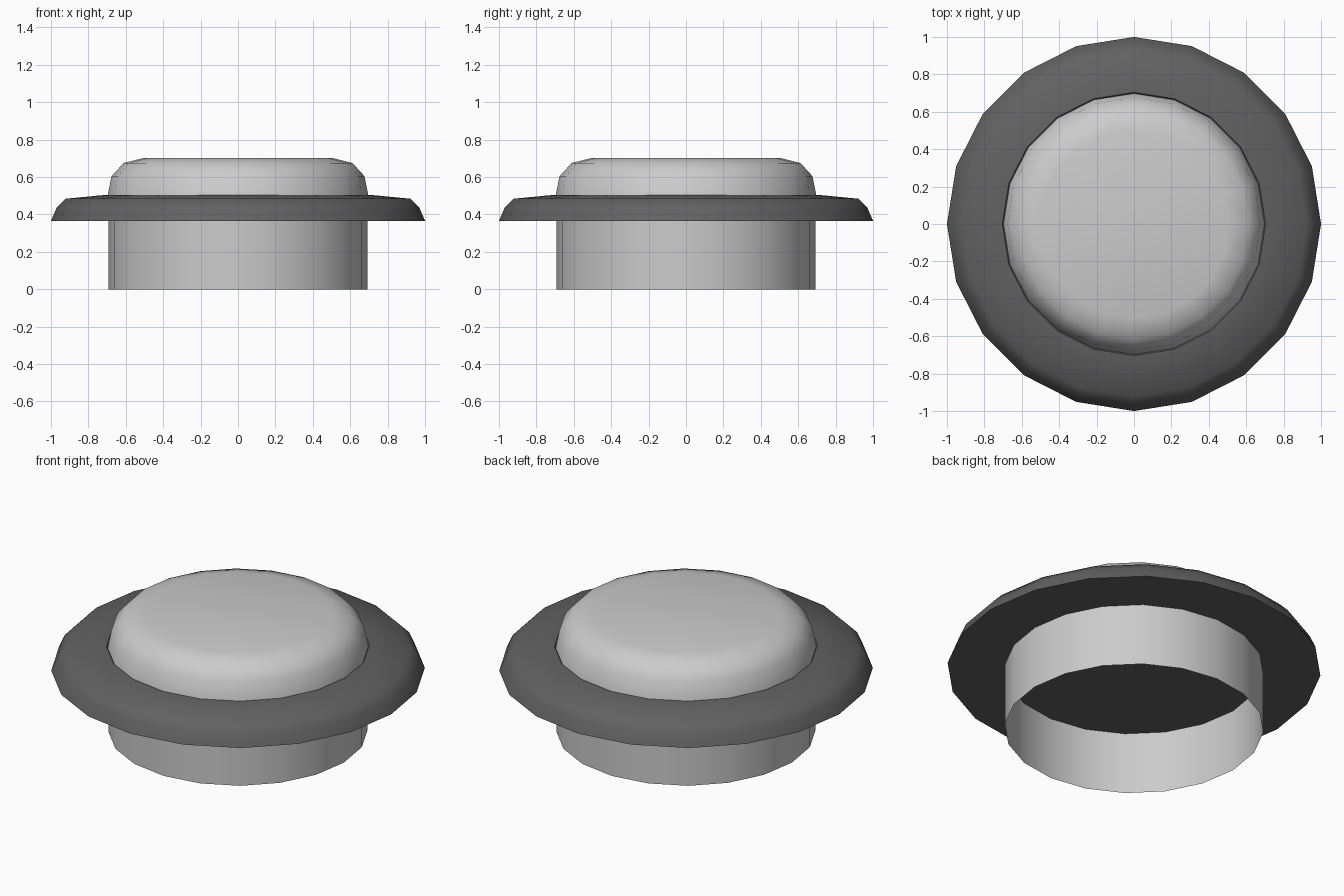
import bpy, bmesh
from math import sin, cos, tau, radians

if "Cube" in bpy.data.objects:
    bpy.data.objects.remove(bpy.data.objects["Cube"])

SIDES = 20


def lathe(name, profile, color=None, angle=35):
    """Spin an (r, z) profile round the z axis; r = 0 ends become flat caps."""
    bm = bmesh.new()
    rings = []
    for r, z in profile:
        if r == 0:
            continue
        rings.append([bm.verts.new((r * cos(tau * i / SIDES), r * sin(tau * i / SIDES), z))
                      for i in range(SIDES)])
    for a, b in zip(rings, rings[1:]):
        for i in range(SIDES):
            j = (i + 1) % SIDES
            bm.faces.new((a[i], a[j], b[j], b[i]))
    if profile[0][0] == 0:
        bm.faces.new(rings[0][::-1])
    if profile[-1][0] == 0:
        bm.faces.new(rings[-1])
    mesh = bpy.data.meshes.new(name)
    bm.to_mesh(mesh)
    bm.free()
    obj = bpy.data.objects.new(name, mesh)
    bpy.context.collection.objects.link(obj)
    if color:
        mat = bpy.data.materials.new(name + "_material")
        mat.diffuse_color = color
        mat.use_nodes = True
        mat.node_tree.nodes["Principled BSDF"].inputs["Base Color"].default_value = mat.diffuse_color
        mesh.materials.append(mat)
    bpy.ops.object.select_all(action='DESELECT')
    obj.select_set(True)
    bpy.context.view_layer.objects.active = obj
    bpy.ops.object.shade_smooth_by_angle(angle=radians(angle))
    return obj


# Open tube below the flange
lathe("base_tube", [(0.693, 0), (0.693, 0.366)])

# Dark flange with a solid underside and a rounded outer rim
lathe("flange", [(0, 0.366), (1.0, 0.366), (0.97, 0.435), (0.922, 0.484),
                 (0.704, 0.505), (0.697, 0.495)], (0.12, 0.12, 0.12, 1), 45)

# Rounded button cap with a flat top
lathe("button_cap", [(0.698, 0.495), (0.676, 0.605), (0.612, 0.675),
                     (0.505, 0.702), (0, 0.702)])
